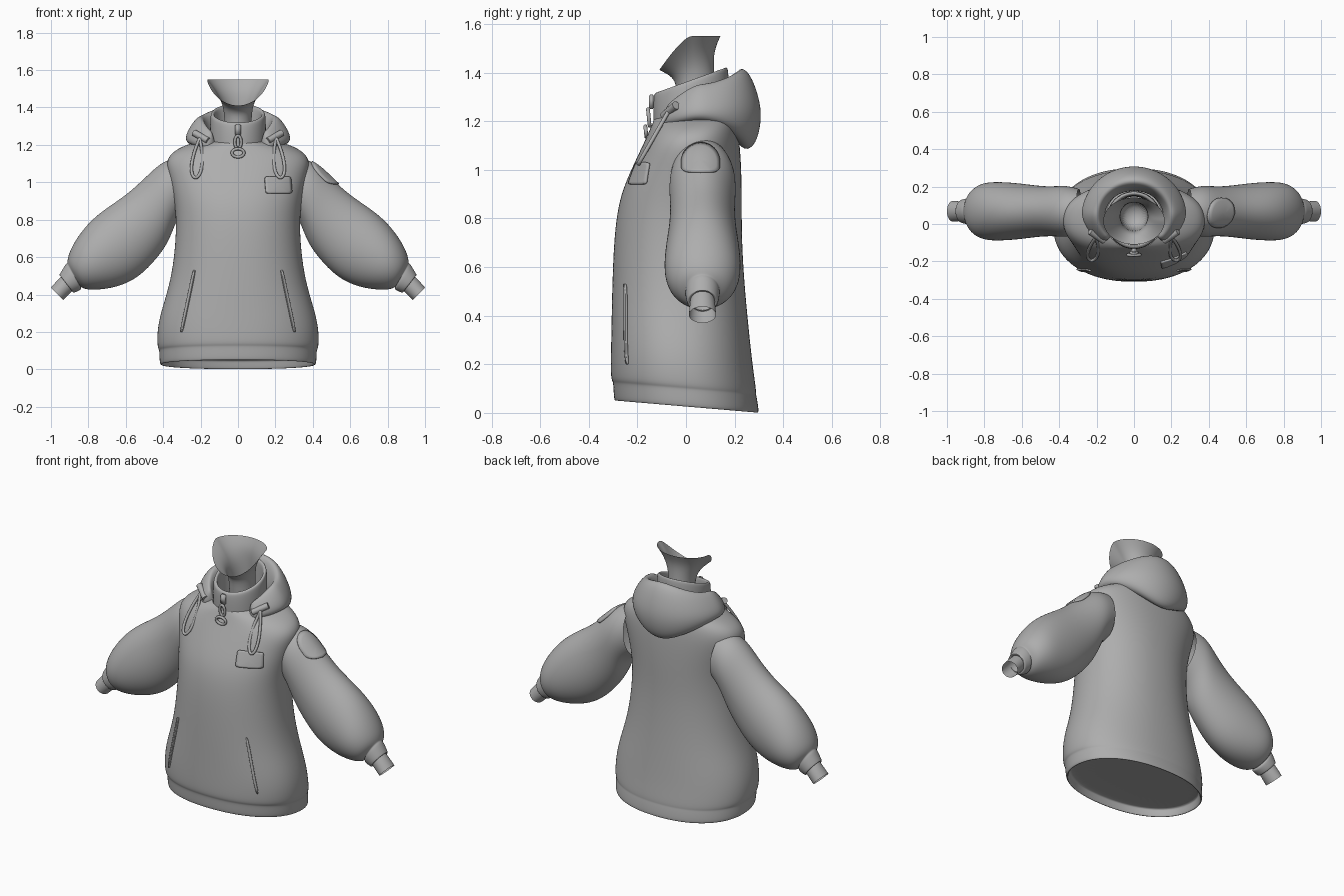
import bpy, bmesh
from math import sin, cos, pi, radians
from mathutils import Vector

if "Cube" in bpy.data.objects:
    bpy.data.objects.remove(bpy.data.objects["Cube"])

# One flat grey cloth
grey = bpy.data.materials.new("plain grey")
grey.use_nodes = True
grey.diffuse_color = (0.42, 0.42, 0.42, 1)
grey.node_tree.nodes["Principled BSDF"].inputs["Base Color"].default_value = grey.diffuse_color

N = 40
TURN = [2 * pi * i / N for i in range(N)]


def finish(name, bm, levels=0):
    bmesh.ops.recalc_face_normals(bm, faces=bm.faces)
    mesh = bpy.data.meshes.new(name)
    bm.to_mesh(mesh)
    bm.free()
    mesh.materials.append(grey)
    for p in mesh.polygons:
        p.use_smooth = True
    ob = bpy.data.objects.new(name, mesh)
    bpy.context.collection.objects.link(ob)
    if levels:
        sub = ob.modifiers.new("smooth", 'SUBSURF')
        sub.levels = sub.render_levels = levels
    return ob


def loft(name, rings, cap_start=False, cap_end=False, levels=2):
    """Skin a row of closed rings."""
    bm = bmesh.new()
    rows = [[bm.verts.new(p) for p in ring] for ring in rings]
    for a, b in zip(rows, rows[1:]):
        for i in range(len(a)):
            j = (i + 1) % len(a)
            bm.faces.new((a[i], a[j], b[j], b[i]))
    if cap_start:
        bm.faces.new(rows[0])
    if cap_end:
        bm.faces.new(rows[-1])
    return finish(name, bm, levels)


def spow(v, e):
    return (abs(v) ** e) * (1 if v >= 0 else -1)


def section(z, a, front, back, n=2.0, height=lambda y, z: z):
    """Superellipse ring; height() tilts it along y."""
    ring = []
    for t in TURN:
        y = (front + back) / 2 + (back - front) / 2 * spow(sin(t), 2 / n)
        ring.append(Vector((a * spow(cos(t), 2 / n), y, height(y, z))))
    return ring


def tube(name, points, radius, cyclic=False):
    cu = bpy.data.curves.new(name, 'CURVE')
    cu.dimensions = '3D'
    cu.bevel_depth = radius
    cu.bevel_resolution = 3
    cu.use_fill_caps = True
    sp = cu.splines.new('POLY')
    sp.points.add(len(points) - 1)
    for p, q in zip(sp.points, points):
        p.co = (*q, 1)
    sp.use_cyclic_u = cyclic
    sp.use_smooth = True
    cu.materials.append(grey)
    ob = bpy.data.objects.new(name, cu)
    bpy.context.collection.objects.link(ob)
    return ob


# Torso: tilted hem band, waist, sloping chest and shoulders
def torso_height(y, z):
    low = min(1, max(0, (0.6 - z) / 0.45))
    high = min(1, max(0, (z - 1.05) / 0.15))
    return z + (0.12 * high - 0.085 * low) * y


torso_rows = [
    (.075, .395, -.275, .28), (.07, .398, -.278, .282), (.03, .405, -.285, .288),
    (.025, .41, -.29, .293), (.027, .42, -.297, .302), (.09, .422, -.3, .292),
    (.103, .423, -.302, .288), (.115, .432, -.31, .29), (.2, .434, -.31, .277),
    (.3, .415, -.308, .265), (.42, .376, -.306, .252), (.55, .348, -.303, .24),
    (.7, .333, -.297, .231), (.82, .332, -.285, .23), (.92, .345, -.262, .23),
    (1.03, .37, -.212, .227), (1.11, .388, -.178, .22), (1.165, .35, -.155, .21),
    (1.205, .25, -.14, .2), (1.225, .15, -.13, .18)]
torso = loft("torso", [section(*r, n=2.2, height=torso_height) for r in torso_rows], cap_start=True)


# Collar: standing band, higher at the back
def collar_ring(inset, rise):
    return section(0, .148 - inset, -.133 + inset, .175 - inset, 2,
                   lambda y, z: 1.19 + rise * (.125 + .36 * (y + .13)))


loft("collar", [collar_ring(*c) for c in
                ((0, 0), (-.002, .5), (0, .93), (.006, 1), (.018, 1), (.024, .93), (.026, .4), (.028, 0))])


# Neck: slim stem flaring into an open jaw line
def neck_ring(z, a, front, back, dip):
    ring = section(z, a, front, back)
    for p, t in zip(ring, TURN):
        p.z -= dip * max(0, -sin(t)) ** 1.3
    return ring


loft("neck", [neck_ring(*r) for r in
              ((1.16, .078, -.03, .125, 0), (1.33, .07, -.035, .12, 0), (1.42, .08, -.05, .114, .045),
               (1.49, .118, -.08, .115, .095), (1.55, .165, -.11, .142, .14))], cap_start=True)

# Hood: closed cross-section swept from one front tip round the back to the other
hood_back = ((.13, 1.24), (.15, 1.36), (.18, 1.43), (.225, 1.4), (.262, 1.3), (.275, 1.21), (.25, 1.1), (.2, 1.07), (.15, 1.14))
hood_side = ((.15, 1.22), (.165, 1.29), (.19, 1.36), (.225, 1.345), (.265, 1.29), (.285, 1.245), (.28, 1.215), (.245, 1.2), (.19, 1.19))
hood_tip = ((.15, 1.19), (.16, 1.22), (.172, 1.265), (.187, 1.262), (.208, 1.235), (.216, 1.21), (.214, 1.185), (.2, 1.17), (.17, 1.17))
hood = []
for i in range(25):
    ang = radians(-132 + 11 * i)
    s = abs(ang) / radians(90)
    if s < 1:
        lo, hi, f = hood_back, hood_side, s * s * (3 - 2 * s)
    else:
        lo, hi, f = hood_side, hood_tip, (s - 1) / (132 / 90 - 1)
    ring = []
    for (r0, z0), (r1, z1) in zip(lo, hi):
        r = r0 + (r1 - r0) * f
        ring.append(Vector((r * sin(ang), .04 + r * cos(ang), z0 + (z1 - z0) * f)))
    hood.append(ring)
loft("hood", hood, cap_start=True, cap_end=True)

# Sleeve rows: upper x z, lower x z, half depth
sleeve_rows = [
    (.31, 1.13, .28, .84, .12), (.40, 1.12, .335, .79, .14), (.50, 1.02, .365, .69, .132),
    (.60, .93, .43, .595, .136), (.70, .865, .53, .49, .15), (.79, .795, .64, .44, .158),
    (.865, .70, .74, .425, .155), (.905, .62, .81, .425, .12), (.912, .58, .835, .438, .085),
    (.912, .568, .842, .442, .068), (.92, .563, .838, .43, .07), (.93, .548, .845, .422, .07),
    (.953, .51, .875, .41, .064), (.956, .503, .882, .41, .06), (.945, .5, .89, .422, .05)]
hand_rows = [(.91, .53, .86, .45, .045), (.95, .495, .887, .415, .052), (1.0, .437, .935, .37, .056)]


def arm_ring(side, row):
    ux, uz, lx, lz, depth = row
    mid = Vector(((ux + lx) / 2, .068, (uz + lz) / 2))
    half = Vector(((ux - lx) / 2, 0, (uz - lz) / 2))
    ring = [mid + half * cos(t) + Vector((0, depth * sin(t), 0)) for t in TURN]
    return [Vector((side * p.x, p.y, p.z)) for p in ring]


sleeves = {}
for side, label in ((-1, "right"), (1, "left")):
    sleeves[label] = loft(label + "_sleeve", [arm_ring(side, r) for r in sleeve_rows])
    loft(label + "_wrist", [arm_ring(side, r) for r in hand_rows], levels=1)

    # Cord stopper and hanging cord loop
    tube(label + "_cord_stopper", [(side * .16, -.09, 1.222), (side * .235, -.04, 1.265)], .018)
    loop = []
    for t in TURN:
        along = (1 - cos(t)) / 2
        loop.append((side * (.205 + .022 * along) + .036 * sin(t) * along ** .5,
                     -.075 - .12 * along, 1.235 - .21 * along))
    tube(label + "_cord_loop", loop, .0085, True)

# Plates laid on the cloth: shape is cast onto a target along one axis
bpy.context.view_layer.update()
graph = bpy.context.evaluated_depsgraph_get()


def plate(name, target, outline, from_side=False):
    host = target.evaluated_get(graph)
    way = Vector((-1, 0, 0)) if from_side else Vector((0, 1, 0))

    def cast(u, v):
        start = Vector((2, u, v)) if from_side else Vector((u, -2, v))
        return host.ray_cast(start, way)[1] - way * .005

    shape = [outline(t) for t in TURN]
    cu, cv = sum(p[0] for p in shape) / N, sum(p[1] for p in shape) / N
    bm = bmesh.new()
    hub = bm.verts.new(cast(cu, cv))
    inner = None
    for k in range(1, 6):
        row = [bm.verts.new(cast(cu + (u - cu) * k / 5, cv + (v - cv) * k / 5)) for u, v in shape]
        for i in range(N):
            j = (i + 1) % N
            bm.faces.new((inner[i], inner[j], row[j], row[i]) if inner else (hub, row[j], row[i]))
        inner = row
    ob = finish(name, bm)
    sol = ob.modifiers.new("thickness", 'SOLIDIFY')
    sol.thickness = .0095
    sol.offset = 0
    bpy.context.view_layer.objects.active = ob
    ob.select_set(True)
    bpy.ops.object.shade_smooth_by_angle(angle=radians(40))
    ob.select_set(False)


def box_shape(u, v, w, h, lean=0.0, e=.2):
    def outline(t):
        dv = h * spow(sin(t), e)
        return u + w * spow(cos(t), e) + lean * dv, v + dv
    return outline


def arch_shape(t):
    e = 1 if sin(t) > 0 else .4
    return .06 + .078 * spow(cos(t), e), 1.03 + (.08 if e == 1 else .04) * spow(sin(t), e)


plate("chest_patch", torso, box_shape(.215, .985, .07, .045, -.08))
plate("shoulder_patch", sleeves["left"], arch_shape, True)
for side, label in ((-1, "right"), (1, "left")):
    plate(label + "_pocket_welt", torso, box_shape(side * .268, .365, .007, .165, -side * .21, .5))

# Zip slider with its two pull rings
bm = bmesh.new()
bmesh.ops.create_cube(bm, size=1)
for v in bm.verts:
    v.co = (v.co.x * .03, -.142 + v.co.y * .022, 1.28 + v.co.z * .06)
bmesh.ops.bevel(bm, geom=bm.edges[:], offset=.005, segments=2, affect='EDGES')
finish("zip_slider", bm)
for name, z, w, h, y in (("zip_link", 1.215, .017, .034, -.153), ("zip_pull", 1.157, .032, .022, -.165)):
    tube(name, [(w * cos(t), y - .1 * h * sin(t), z + h * sin(t)) for t in TURN], .008, True)
